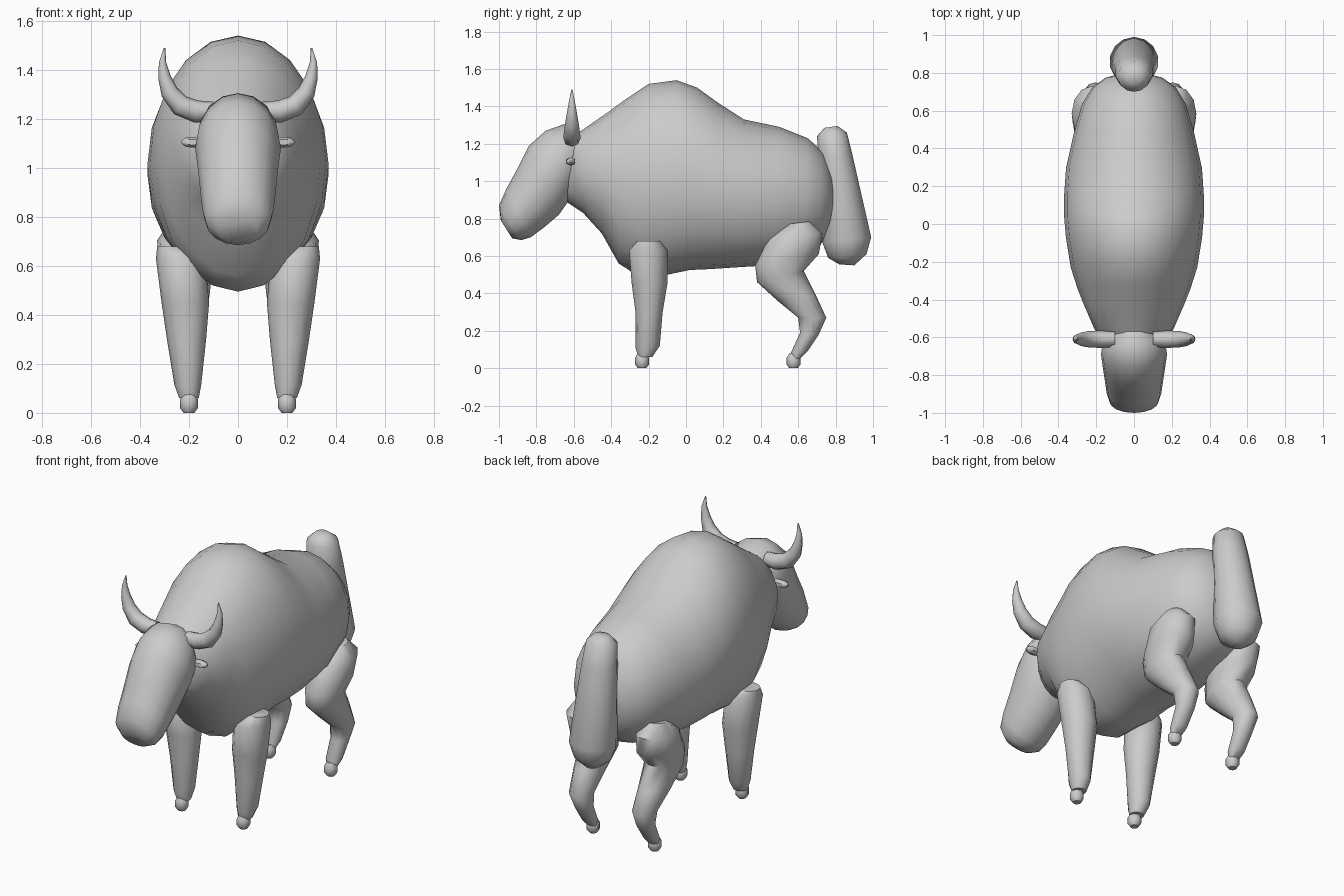
import bpy, bmesh, math
from mathutils import Vector


def loft(name, rings, width_axis=(1, 0, 0), sides=16, mirror=False):
    """Skin ellipses; each ring = (one end, opposite end, half width)."""
    bm = bmesh.new()
    axis, loops = Vector(width_axis), []
    for a, b, w in rings:
        a, b = Vector(a), Vector(b)
        mid, half = (a + b) / 2, (a - b) / 2
        loops.append([bm.verts.new(mid + half * math.cos(t) + axis * w * math.sin(t))
                      for t in (2 * math.pi * i / sides for i in range(sides))])
    for lo, hi in zip(loops, loops[1:]):
        for i in range(sides):
            j = (i + 1) % sides
            bm.faces.new((lo[i], lo[j], hi[j], hi[i]))
    bm.faces.new(loops[0])
    bm.faces.new(loops[-1])
    bmesh.ops.recalc_face_normals(bm, faces=bm.faces)
    mesh = bpy.data.meshes.new(name)
    bm.to_mesh(mesh)
    bm.free()
    ob = bpy.data.objects.new(name, mesh)
    bpy.context.collection.objects.link(ob)
    if mirror:
        ob.modifiers.new("mirror", 'MIRROR').use_mirror_merge = False
    bpy.ops.object.select_all(action='DESELECT')
    ob.select_set(True)
    bpy.context.view_layer.objects.active = ob
    bpy.ops.object.shade_smooth_by_angle(angle=math.radians(50))
    return ob


def side_rings(rows):
    """Rows of (y1, z1, y2, z2, half width, x centre) read in the side view."""
    return [((x, y1, z1), (x, y2, z2), w) for y1, z1, y2, z2, w, x in rows]


# Humped body with neck and brisket
loft("body", side_rings([r + (0,) for r in [
    (-.64, 1.22, -.64, .89, .13), (-.56, 1.27, -.55, .83, .21),
    (-.43, 1.36, -.45, .72, .26), (-.32, 1.44, -.36, .56, .30),
    (-.20, 1.52, -.26, .495, .335), (-.05, 1.54, -.10, .50, .36),
    (.06, 1.50, .02, .525, .37), (.17, 1.42, .13, .53, .37),
    (.31, 1.33, .28, .54, .36), (.50, 1.29, .45, .55, .32),
    (.65, 1.23, .62, .60, .275), (.73, 1.16, .72, .66, .22),
    (.78, 1.05, .77, .75, .15), (.80, .96, .80, .86, .05)]]), sides=20)

# Lowered head, crown to muzzle
loft("head", side_rings([r + (0,) for r in [
    (-.56, 1.26, -.56, 1.02, .11), (-.65, 1.305, -.60, .95, .165),
    (-.75, 1.27, -.63, .89, .175), (-.84, 1.19, -.68, .82, .165),
    (-.90, 1.07, -.75, .76, .155), (-.96, .96, -.83, .70, .145),
    (-1.0, .87, -.88, .685, .13), (-.99, .79, -.93, .695, .08)]]))

# Upswept horns
horn = []
path = [(.10, 1.23, .04), (.17, 1.23, .046), (.235, 1.255, .044),
        (.28, 1.31, .036), (.30, 1.37, .026), (.308, 1.43, .015), (.30, 1.49, .003)]
for i, (x, z, r) in enumerate(path):
    p, q = path[max(i - 1, 0)], path[min(i + 1, len(path) - 1)]
    n = Vector((-(q[1] - p[1]), 0, q[0] - p[0])).normalized() * r
    c = Vector((x, -.61, z))
    horn.append((c + n, c - n, r))
loft("horns", horn, (0, 1, 0), 8, True)

# Small ears
loft("ears", [((x, -.615, 1.105 + r), (x, -.615, 1.105 - r), r * 1.2)
              for x, r in ((.13, .018), (.19, .022), (.215, .018), (.23, .006))],
     (0, 1, 0), 6, True)

# Straight front legs
loft("front_legs", side_rings([
    (-.26, .68, -.14, .68, .065, .265), (-.305, .63, -.10, .63, .10, .235),
    (-.29, .45, -.10, .45, .097, .215), (-.27, .30, -.125, .30, .08, .21),
    (-.27, .11, -.14, .12, .055, .205), (-.255, .06, -.18, .06, .04, .20)]),
     sides=12, mirror=True)

# Bent hind legs
loft("hind_legs", side_rings([
    (.54, .77, .66, .785, .055, .225), (.44, .69, .73, .72, .105, .225),
    (.37, .55, .71, .61, .11, .215), (.38, .46, .63, .52, .095, .21),
    (.49, .36, .69, .40, .08, .21), (.60, .27, .75, .27, .065, .205),
    (.61, .19, .71, .18, .052, .20), (.56, .08, .65, .09, .045, .20),
    (.565, .05, .61, .05, .03, .20)]), sides=12, mirror=True)

# Little hooves
for name, y in (("front_hooves", -.235), ("hind_hooves", .575)):
    loft(name, side_rings([(y - r, z, y + r, z, r, .20) for z, r in
                           ((.0, .022), (.02, .037), (.055, .037), (.08, .022))]),
         sides=8, mirror=True)

# Thick hanging tail
loft("tail", side_rings([r + (0,) for r in [
    (.74, 1.285, .81, 1.295, .04), (.70, 1.24, .86, 1.26, .085),
    (.71, 1.12, .89, 1.14, .10), (.73, .67, .99, .70, .13),
    (.76, .59, .965, .61, .10), (.82, .555, .90, .55, .04)]]), sides=14)
